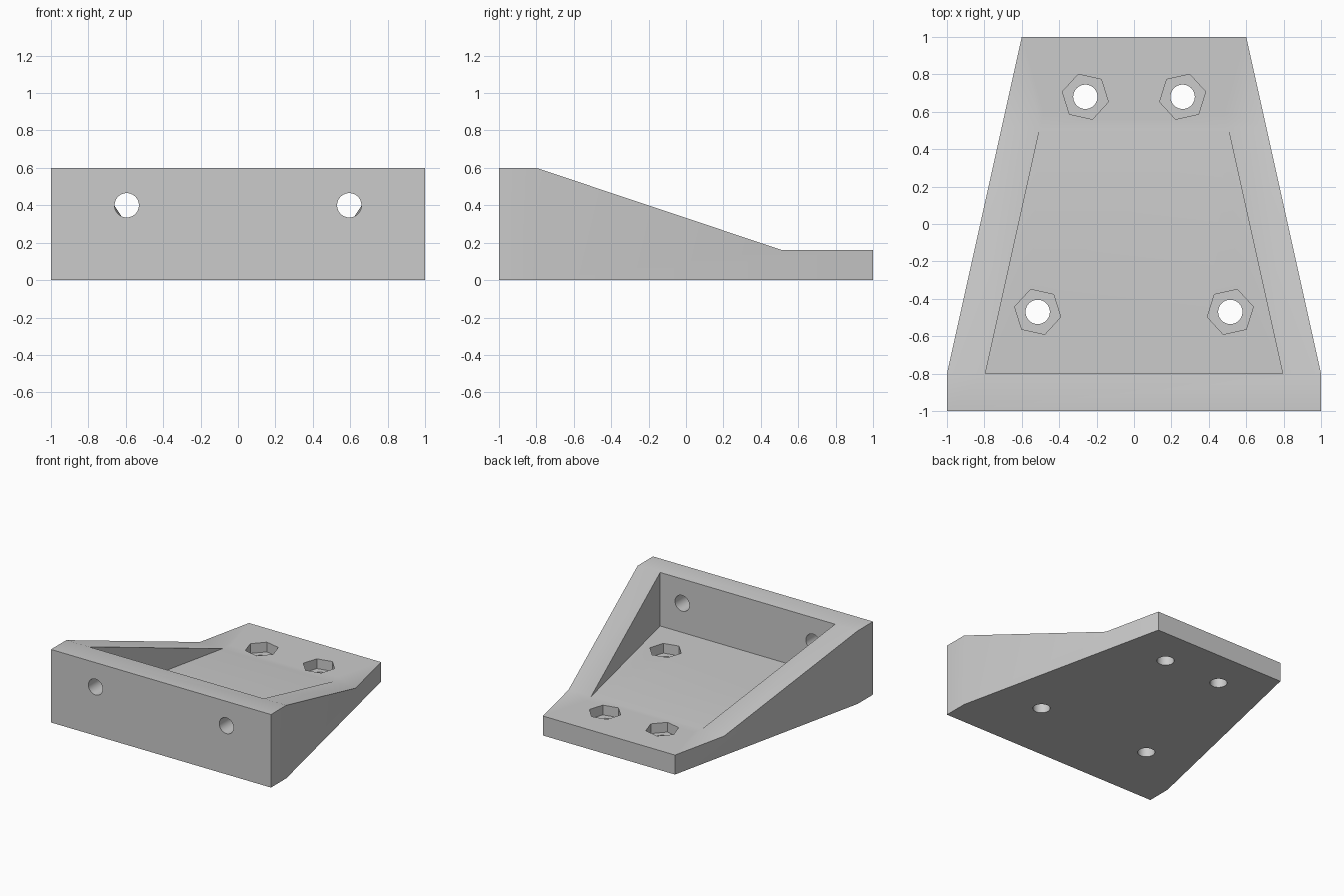
import bpy
import bmesh
import math
from mathutils import Matrix, Vector

cube = bpy.data.objects.get("Cube")
if cube:
    bpy.data.objects.remove(cube, do_unlink=True)

grey = bpy.data.materials.new("light_grey")
grey.use_nodes = True
grey.diffuse_color = (0.6, 0.6, 0.6, 1)
grey.node_tree.nodes["Principled BSDF"].inputs["Base Color"].default_value = (0.6, 0.6, 0.6, 1)

FLOOR = 0.16                    # thickness of the base plate
TAPER = math.atan2(0.4, 1.8)    # slant of the side walls
BOLT = 0.065                    # bolt hole radius


def to_object(name, bm):
    bmesh.ops.recalc_face_normals(bm, faces=bm.faces[:])
    mesh = bpy.data.meshes.new(name)
    bm.to_mesh(mesh)
    bm.free()
    mesh.materials.append(grey)
    obj = bpy.data.objects.new(name, mesh)
    bpy.context.collection.objects.link(obj)
    return obj


def prism(name, points, offset):
    bm = bmesh.new()
    face = bm.faces.new([bm.verts.new(p) for p in points])
    new = bmesh.ops.extrude_face_region(bm, geom=[face])["geom"]
    verts = [g for g in new if isinstance(g, bmesh.types.BMVert)]
    bmesh.ops.translate(bm, verts=verts, vec=offset)
    return to_object(name, bm)


def cylinder(name, radius, depth, sides, centre, rotation):
    bm = bmesh.new()
    bmesh.ops.create_cone(bm, cap_ends=True, segments=sides, radius1=radius,
                          radius2=radius, depth=depth,
                          matrix=Matrix.Translation(centre) @ rotation)
    return to_object(name, bm)


def cut(target, cutter, operation="DIFFERENCE"):
    cutter.hide_render = True
    mod = target.modifiers.new("cut", "BOOLEAN")
    mod.operation = operation
    mod.solver = "EXACT"
    mod.object = cutter
    bpy.context.view_layer.objects.active = target
    bpy.ops.object.modifier_apply(modifier=mod.name)
    bpy.data.objects.remove(cutter, do_unlink=True)


# Side profile swept across the width, trimmed to the tapered outline
side = [(-1, 0), (-1, 0.6), (-0.8, 0.6), (0.515, FLOOR), (1, FLOOR), (1, 0)]
bracket = prism("corner_bracket", [(-1, y, z) for y, z in side], Vector((2, 0, 0)))
bm = bmesh.new()
bm.from_mesh(bracket.data)
for s in (-1, 1):
    out = bmesh.ops.bisect_plane(bm, geom=bm.verts[:] + bm.edges[:] + bm.faces[:],
                                 plane_co=(s, -0.8, 0),
                                 plane_no=(s * math.cos(TAPER), math.sin(TAPER), 0),
                                 clear_outer=True)
    bmesh.ops.holes_fill(bm, edges=[e for e in bm.edges if e.is_boundary])
bmesh.ops.recalc_face_normals(bm, faces=bm.faces[:])
bm.to_mesh(bracket.data)
bm.free()

# Pocket between the front wall and the two slanted side walls
pocket = [(-0.795, -0.8), (0.795, -0.8), (0.485, 0.595), (-0.485, 0.595)]
cut(bracket, prism("pocket", [(x, y, FLOOR) for x, y in pocket], Vector((0, 0, 1))))

# Mirrored bolt holes: two through the wall, four through the floor with hex seats
for s in (-1, 1):
    cut(bracket, cylinder("wall_hole", BOLT, 0.4, 48, (s * 0.595, -0.9, 0.4),
                          Matrix.Rotation(math.pi / 2, 4, "X")))
    for x, y in ((0.26, 0.68), (0.515, -0.47)):
        cut(bracket, cylinder("floor_hole", BOLT, 0.8, 48, (s * x, y, 0), Matrix()))
        turn = Matrix.Rotation(s * (math.pi / 6 + TAPER), 4, "Z")
        cut(bracket, cylinder("nut_seat", 0.126, 0.4, 6,
                              (s * x, y, FLOOR - 0.08 + 0.2), turn))

# Smooth hole walls, crisp edges elsewhere
bpy.ops.object.select_all(action="DESELECT")
bracket.select_set(True)
bpy.context.view_layer.objects.active = bracket
bpy.ops.object.shade_smooth_by_angle(angle=math.radians(30))
